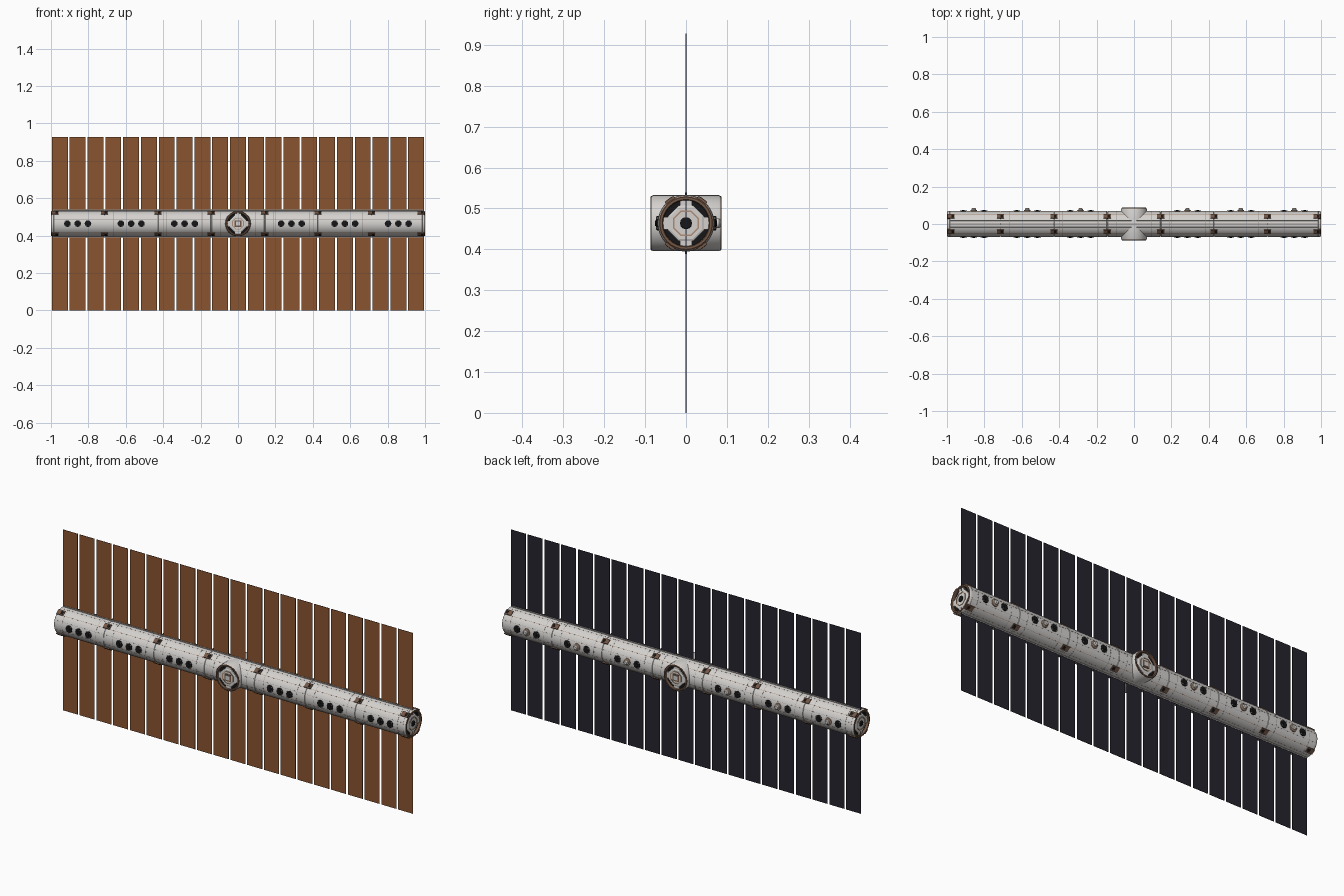
import bpy, bmesh, math
from mathutils import Matrix

if "Cube" in bpy.data.objects:
    bpy.data.objects.remove(bpy.data.objects["Cube"])

C, R = 0.464, 0.069          # hull axis height and radius
MOD = 2 / 7                  # length of one hull module
T = Matrix.Translation


def mat(name, r, g, b):
    m = bpy.data.materials.new(name)
    m.diffuse_color = (r, g, b, 1)
    m.use_nodes = True
    m.node_tree.nodes["Principled BSDF"].inputs["Base Color"].default_value = m.diffuse_color
    return m


WHITE = mat("hull white", 0.66, 0.64, 0.62)
GREY = mat("seam grey", 0.30, 0.28, 0.27)
COPPER = mat("panel copper", 0.25, 0.087, 0.03)
NAVY = mat("panel navy", 0.017, 0.017, 0.026)
BRONZE = mat("bronze brown", 0.17, 0.095, 0.06)
TAN = mat("light tan", 0.42, 0.27, 0.18)
BLACK = mat("window black", 0.008, 0.008, 0.009)


def finish(name, bm, mats, smooth=False):
    bmesh.ops.recalc_face_normals(bm, faces=bm.faces[:])
    me = bpy.data.meshes.new(name)
    bm.to_mesh(me)
    bm.free()
    for m in mats:
        me.materials.append(m)
    ob = bpy.data.objects.new(name, me)
    bpy.context.collection.objects.link(ob)
    if smooth:
        bpy.ops.object.select_all(action='DESELECT')
        ob.select_set(True)
        bpy.context.view_layer.objects.active = ob
        bpy.ops.object.shade_smooth_by_angle(angle=math.radians(30))
    return ob


def lathe(name, profile, material, matrix, segs=32, closed=False, turn=0.0):
    """Spin (radius, height) points round the local z axis."""
    bm = bmesh.new()
    rings = []
    for r, h in profile:
        rings.append([bm.verts.new(matrix @ T((r * math.cos(a), r * math.sin(a), h)).translation)
                      for a in (turn + 2 * math.pi * i / segs for i in range(segs))])
    pairs = list(zip(rings, rings[1:])) + ([(rings[-1], rings[0])] if closed else [])
    for a, b in pairs:
        for i in range(segs):
            j = (i + 1) % segs
            bm.faces.new((a[i], a[j], b[j], b[i]))
    if not closed:
        bm.faces.new(rings[0])
        bm.faces.new(rings[-1])
    return finish(name, bm, [material], segs > 8)


def boxes(name, matrices, size, material):
    bm = bmesh.new()
    for m in matrices:
        bmesh.ops.create_cube(bm, size=1, matrix=m @ Matrix.Diagonal((*size, 1)))
    return finish(name, bm, [material])


def radial(x, deg, h=R):
    """Frame on the hull surface; 90 degrees faces the front."""
    return T((x, 0, C)) @ Matrix.Rotation(math.radians(deg), 4, 'X') @ T((0, 0, h))


# hull: long tube with a shallow groove at every module joint
prof = [(R - 0.003, -0.986), (R, -0.985)]
for k in range(1, 7):
    x = -1 + k * MOD
    prof += [(R, x - 0.003), (R - 0.002, x - 0.002), (R - 0.002, x + 0.002), (R, x + 0.003)]
prof += [(R, 0.985), (R - 0.003, 0.986)]
AXIS = T((0, 0, C)) @ Matrix.Rotation(math.pi / 2, 4, 'Y')
lathe("hull", prof, WHITE, AXIS, 48)

# seam lines along and around the hull
boxes("long_seams", [radial(0, a) for a in (45, 135, 225, 315)], (1.97, 0.0015, 0.0012), TAN)
boxes("grey_long_seams", [radial(0, a) for a in (15, 70, 110, 165, 195, 250, 290, 345)],
      (1.97, 0.001, 0.0008), GREY)
for k in range(7):
    for s in (-1, 1):
        x = -1 + (k + 0.5) * MOD + s * 0.095
        lathe("hull_hoop", [(R - 0.002, x - 0.0007), (R + 0.0004, x - 0.0007),
                            (R + 0.0004, x + 0.0007), (R - 0.002, x + 0.0007)], GREY, AXIS, 48, True)

# narrow rails carrying the solar panels, top and bottom
boxes("panel_rails", [radial(0, a) for a in (0, 180)], (1.98, 0.004, 0.012), GREY)

# solar panels: copper front, navy back
bm = bmesh.new()
N, W, H = 21, 0.085, 0.928
pitch = (1.99 - W) / (N - 1)
for i in range(N):
    x = -0.995 + W / 2 + i * pitch
    bmesh.ops.create_cube(bm, size=1, matrix=T((x, 0, H / 2)) @ Matrix.Diagonal((W, 0.0016, H, 1)))
for f in bm.faces:
    f.material_index = 0 if f.calc_center_median().y < -0.0005 else 1
finish("solar_panels", bm, [COPPER, NAVY])

# bronze latches at the module joints
joints = [max(-0.978, min(0.978, -1 + k * MOD)) for k in range(8)]
spots = [(x, a) for x in joints for a in (35, 145, 215, 325)]
boxes("joint_latches", [radial(x, a) for x, a in spots], (0.038, 0.026, 0.007), BRONZE)
boxes("latch_insets", [radial(x + 0.008, a, R + 0.0036) for x, a in spots],
      (0.014, 0.016, 0.001), BLACK)

# porthole triples on the front and back of each module
for k in (0, 1, 2, 4, 5, 6):
    cx = -1 + (k + 0.5) * MOD
    for side in (90, 270):
        for d in (-0.055, 0, 0.055):
            m = radial(cx + d, side)
            if side == 270 and d == 0:
                # raised sensor cap in the middle of the back row
                lathe("sensor_base", [(0.018, -0.004), (0.018, 0.004), (0.014, 0.006)], TAN, m, 16)
                lathe("sensor_cap", [(0.012, 0), (0.012, 0.012), (0.008, 0.016)], WHITE, m, 16)
                continue
            lathe("porthole", [(0.018, -0.004), (0.018, 0.002), (0.015, 0.004)], BLACK, m, 12)
            lathe("porthole_centre", [(0.007, 0.003), (0.007, 0.006), (0.005, 0.007)], BLACK, m, 8)
            boxes("porthole_clamps", [m @ Matrix.Rotation(i * math.pi / 2 + math.pi / 4, 4, 'Z')
                                      @ T((0.0165, 0, 0.002)) for i in range(4)],
                  (0.004, 0.004, 0.005), GREY)


def port(label, m, tip, base, hatch):
    """Docking port pointing along local z."""
    lathe(label + "_collar", [(0.058, base), (0.0685, base), (0.0685, tip - 0.006),
                              (0.066, tip - 0.001), (0.058, tip - 0.001)], WHITE, m, 32, True)
    lathe(label + "_ring", [(0.056, tip - 0.014), (0.0665, tip - 0.006), (0.0665, tip - 0.001),
                            (0.064, tip + 0.001), (0.058, tip + 0.001), (0.056, tip - 0.002)],
          BRONZE, m, 32, True)
    lathe(label + "_well", [(0.06, tip - 0.013), (0.06, tip - 0.012)], BLACK, m)
    boxes(label + "_spokes", [m @ Matrix.Rotation(i * math.pi / 2, 4, 'Z')
                              @ T((0.046, 0, tip - 0.009)) for i in range(4)],
          (0.022, 0.030, 0.006), WHITE)
    t8 = math.pi / 8
    lathe(label + "_plate", [(0.047, tip - 0.012), (0.047, tip - 0.006), (0.042, tip - 0.004)],
          WHITE, m, 8, turn=t8)
    lathe(label + "_trim", [(0.034, tip - 0.006), (0.034, tip - 0.002), (0.030, tip - 0.002),
                            (0.030, tip - 0.006)], TAN, m, 8, True, t8)
    if hatch:
        lathe(label + "_hatch", [(0.015, tip - 0.006), (0.015, tip - 0.002), (0.012, tip)],
              BLACK, m, 12)
    else:
        boxes(label + "_frame", [m @ T((0, 0, tip - 0.004))], (0.036, 0.036, 0.005), BRONZE)
        boxes(label + "_door", [m @ T((0, 0, tip - 0.002))], (0.022, 0.022, 0.005), WHITE)


# docking ports: both hull ends, plus front and back of the middle module
centre = T((0, 0, C))
port("right_port", centre @ Matrix.Rotation(math.pi / 2, 4, 'Y'), 0.999, 0.984, True)
port("left_port", centre @ Matrix.Rotation(-math.pi / 2, 4, 'Y'), 0.999, 0.984, True)
port("front_port", centre @ Matrix.Rotation(math.pi / 2, 4, 'X'), 0.086, 0.01, False)
port("back_port", centre @ Matrix.Rotation(-math.pi / 2, 4, 'X'), 0.086, 0.01, False)
